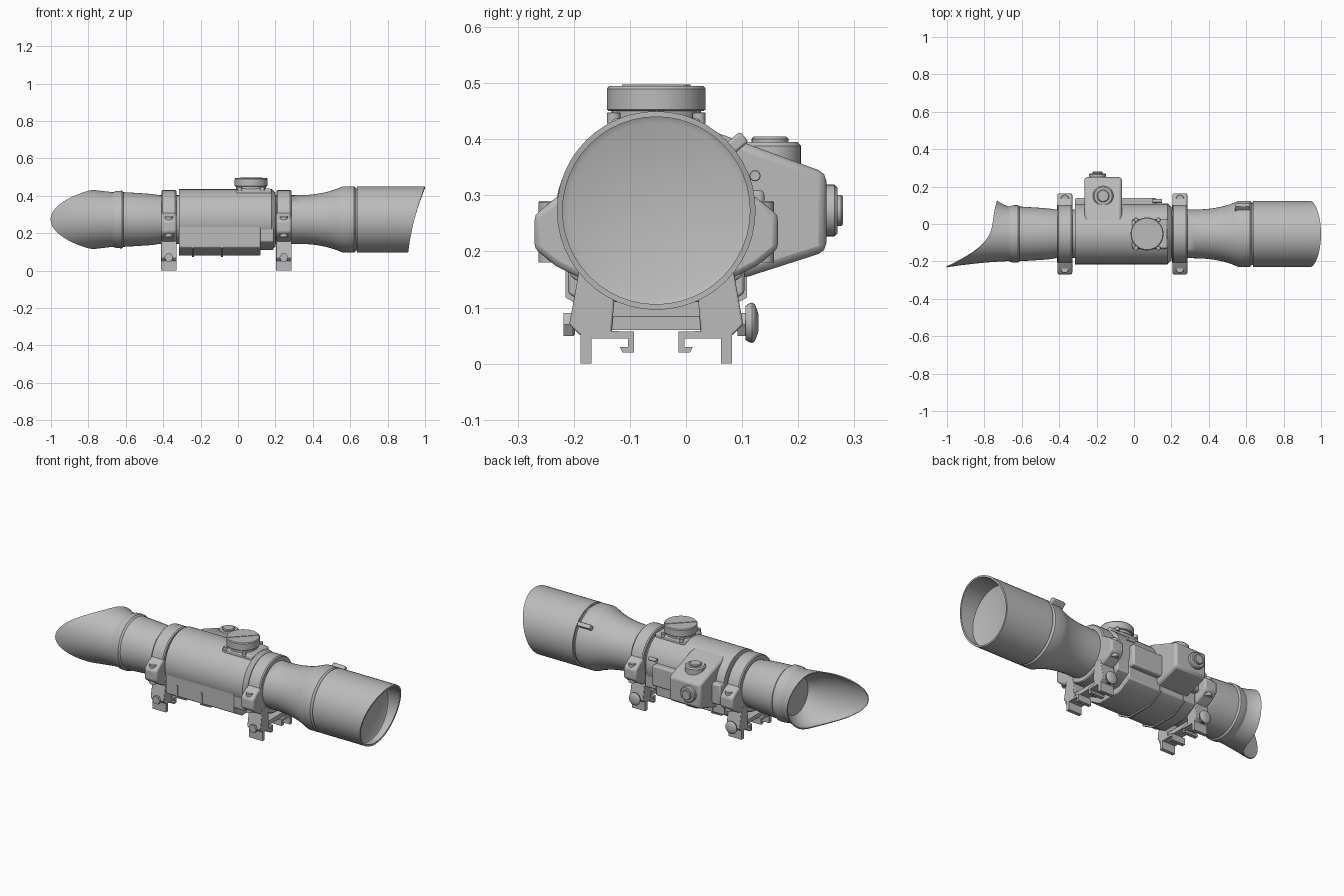
import bpy, bmesh, math
from mathutils import Vector

cube = bpy.data.objects.get("Cube")
if cube:
    bpy.data.objects.remove(cube, do_unlink=True)

# Optical axis and the radii most parts share
AXIS = Vector((0, -.053, .273))
BELL, BARREL, TUBE, RING = .177, .163, .13, .157
WALL = .01
TURN = {'X': (0, 0, 0), 'Y': (0, 0, math.pi / 2), 'Z': (0, -math.pi / 2, 0)}

grey = bpy.data.materials.new("matte_grey")
grey.use_nodes = True
grey.diffuse_color = (.5, .5, .5, 1)
grey.node_tree.nodes["Principled BSDF"].inputs["Base Color"].default_value = grey.diffuse_color


def finish(name, bm, loc, rot=TURN['X'], bevel=0, mirror=False):
    bmesh.ops.recalc_face_normals(bm, faces=bm.faces)
    mesh = bpy.data.meshes.new(name)
    bm.to_mesh(mesh)
    bm.free()
    mesh.materials.append(grey)
    part = bpy.data.objects.new(name, mesh)
    bpy.context.collection.objects.link(part)
    part.location, part.rotation_euler = loc, rot
    bpy.ops.object.select_all(action='DESELECT')
    bpy.context.view_layer.objects.active = part
    part.select_set(True)
    bpy.ops.object.shade_smooth_by_angle(angle=math.radians(35))
    if mirror:
        part.modifiers.new("other_side", 'MIRROR').use_axis = (False, True, False)
    if bevel:
        soft = part.modifiers.new("soft_edges", 'BEVEL')
        soft.width, soft.segments = bevel, 2
        soft.limit_method, soft.angle_limit = 'ANGLE', math.radians(40)


def lathe(name, profile, loc=AXIS, axis='X', sides=48, warp=None, mirror=False):
    """Turn (along, radius, weight) points; warp moves the weighted ones by angle."""
    bm = bmesh.new()
    rings = []
    for along, radius, weight in profile:
        ring = []
        for i in range(sides):
            c, s = math.cos(math.tau * i / sides), math.sin(math.tau * i / sides)
            shift, grow = warp(c, s, weight) if warp else (0, 0)
            ring.append(bm.verts.new((along + shift, (radius + grow) * c, (radius + grow) * s)))
        rings.append(ring)
    for a, b in zip(rings, rings[1:]):
        for i in range(sides):
            bm.faces.new((a[i - 1], a[i], b[i], b[i - 1]))
    bm.faces.new(rings[0])
    bm.faces.new(rings[-1])
    finish(name, bm, loc, TURN[axis], mirror=mirror)


def flare(start, end, r_start, r_end, power, steps=10):
    """Points whose radius eases from one value to the other."""
    ts = [i / steps for i in range(steps + 1)]
    return [(start + (end - start) * t, r_start + (r_end - r_start) * t ** power, t) for t in ts]


def knob(name, loc, axis, radius, height, sides=32, mirror=False):
    """Cylinder with a small chamfer on its outer rim."""
    lip = radius / 8
    lathe(name, [(0, radius, 0), (height - lip, radius, 0), (height, radius - lip, 0)],
          loc, axis, sides, mirror=mirror)


def dial(name, loc, axis, radius, height):
    """Knob with a smaller raised cap."""
    knob(name, loc, axis, radius, height)
    knob(name + "_cap", loc, axis, radius * .6, height + WALL)


def extrude(name, outline, length, loc, bevel=0, mirror=False):
    """Extrude a (y, z) outline along x, centred on loc."""
    bm = bmesh.new()
    face = bm.faces.new([bm.verts.new((-length / 2, y, z)) for y, z in outline])
    moved = bmesh.ops.extrude_face_region(bm, geom=[face])['geom']
    bmesh.ops.translate(bm, vec=(length, 0, 0),
                        verts=[v for v in moved if isinstance(v, bmesh.types.BMVert)])
    finish(name, bm, loc, bevel=bevel, mirror=mirror)


def box(name, size, loc, rot=TURN['X'], bevel=0, mirror=False):
    bm = bmesh.new()
    bmesh.ops.create_cube(bm, size=1)
    bmesh.ops.scale(bm, vec=size, verts=bm.verts)
    finish(name, bm, loc, rot, bevel, mirror)


def trough(half, depth):
    """Box section hanging from the axis with wide lower chamfers."""
    side = [(half, 0), (half, .045 - depth), (half / 2, -depth)]
    return side + [(-y, z) for y, z in reversed(side)]


# Objective bell, then the slanted hood with its recessed lens
lathe("objective_bell", flare(.15, .3, TUBE, TUBE, 1, 1) + flare(.3, .56, TUBE, BELL, 2.5)
      + flare(.62, .63, BELL, BELL - WALL, 1, 1) + [(.66, BELL - WALL, 0)])


def hood_slant(c, s, weight):
    return weight * (-.057 + .045 * s + .012 * s * s), 0


mouth = BELL - WALL
lathe("objective_hood", [(.636, mouth, 0)] + flare(.636, 1, BELL, BELL, 1, 4)
      + [(1, mouth, 1), (.875, mouth, 0), (.87, mouth - WALL, 0)], warp=hood_slant)
tilt = math.radians(40)
box("objective_tab", (.08, .024, .04),
    AXIS + Vector((.58, .185 * math.cos(tilt), .185 * math.sin(tilt))),
    (tilt - math.pi / 2, 0, 0), WALL / 2)

# Ocular tube and the swept eyecup, hollowed down to the rear lens
lathe("ocular_tube", flare(-.25, -.42, TUBE, TUBE, 1, 1) + flare(-.45, -.63, TUBE + .005, .147, .8))


def eyecup_sweep(c, s, weight):
    return weight * (.008 + .07 * c - .095 * c * c + .065 * c ** 3), .021 * (weight * c) ** 2


inside = [(x, r, 1 - t) for x, r, t in flare(-.78, -.66, .152, .097, 2)]
lathe("eyecup", flare(-.66, -.78, .145, .158, 1) + inside, sides=64, warp=eyecup_sweep)
lathe("eyecup_collar", [(-.61, .145, 0), (-.62, .154, 0), (-.65, .153, 0), (-.67, .145, 0)])

# Central housing: round barrel, battery trough with ribs, raised rear flank
knob("housing_barrel", AXIS + Vector((-.315, 0, 0)), 'X', BARREL, .515)
extrude("housing_trough", trough(.157, .193), .435, AXIS - Vector((.098, 0, 0)), WALL / 2)
extrude("housing_step", trough(.153, .163), .3, AXIS + Vector((.04, 0, 0)), WALL / 2)
for x in (-.24, -.085):
    extrude("housing_rib", [(y, min(z, -.085)) for y, z in trough(.162, .2)], WALL,
            AXIS + Vector((x, 0, 0)))
box("housing_flank", (.435, .1, .12), (-.098, .09, .25), bevel=WALL)
knob("housing_screw", (.1, .123, .335), 'X', WALL, .05, 16)

# Elevation turret on top, on a screwed base
top = AXIS + Vector((.07, 0, 0))
box("turret_base", (.19, .16, .05), top + Vector((.015, 0, .14)), bevel=WALL)
knob("turret_collar", top + Vector((0, 0, BARREL)), 'Z', .08, .05)
lathe("elevation_turret", [(0, .084, 0), (.003, .088, 0), (.04, .088, 0), (.045, .084, 0)],
      top + Vector((0, 0, BELL)), 'Z')
box("turret_slot", (.16, .012, .005), top + Vector((0, 0, .222)), (0, 0, math.pi / 4))
for x in (-.06, .06):
    knob("turret_screw", top + Vector((x, .076, .155)), 'Z', .012, .02, 16)
    knob("turret_screw", top + Vector((x, -.076, .155)), 'Z', .012, .02, 16)

# Rear control box with a dial above and a dial behind
extrude("control_box", [(0, .42), (.06, .41), (.25, .34), (.25, .2), (.11, .155), (0, .155)],
        .2, (-.165, 0, 0), .014)
dial("upper_dial", (-.165, .15, .34), 'Z', .055, .055)
dial("rear_dial", (-.195, .24, AXIS.z), 'Y', .046, .03)

# Two ring mounts; every paired part is mirrored about the optical axis
ear = [(.1, .1), (.18, .06), (.217, .03)]
ear += [(d, -h) for d, h in reversed(ear)]
post = [(.09, .19), (.135, .18), (.155, .07), (.135, .05), (.08, .05), (.075, .11)]
for place, x in (("rear", -.37), ("front", .245)):
    base = Vector((x, AXIS.y, 0))
    ring = [(.04, TUBE), (.04, RING - WALL / 2), (.034, RING)]
    lathe(place + "_ring", [(-a, r, 0) for a, r in ring] + [(a, r, 0) for a, r in reversed(ring)],
          base + Vector((0, 0, AXIS.z)))
    extrude(place + "_ring_ears", ear, .08, base + Vector((0, 0, .235)), WALL, True)
    extrude(place + "_rail_posts", post, .084, base, WALL / 3, True)

    # Rail feet and inward hooks, drawn in the mirrored frame
    foot = [(.135, 0), (.115, 0), (.115, .045), (.05, .045), (.05, .03), (.065, .03),
            (.06, .02), (.04, .02), (.04, .057), (.135, .06)]
    extrude(place + "_rail_feet", foot, .084, base, mirror=True)

    # Vertical ear bolts, side nuts, cross bar and clamp knob
    for side in (-1, 1):
        knob(place + "_ear_bolt", base + Vector((0, side * .188, .18)), 'Z', .022, .11, 20)
        knob(place + "_side_nut", base + Vector((0, side * .155 - WALL, .07)), 'Y', .024, .02, 6)
    box(place + "_cross_bar", (.06, .17, .024), base + Vector((0, 0, .072)))
    knob(place + "_clamp_stem", (x, .07, .073), 'Y', .015, .05, 16)
    lathe(place + "_clamp_knob", flare(0, .012, .03, .036, .5, 3) + flare(.012, .023, .036, .015, 2, 4),
          (x, .106, .073), 'Y', 32)
